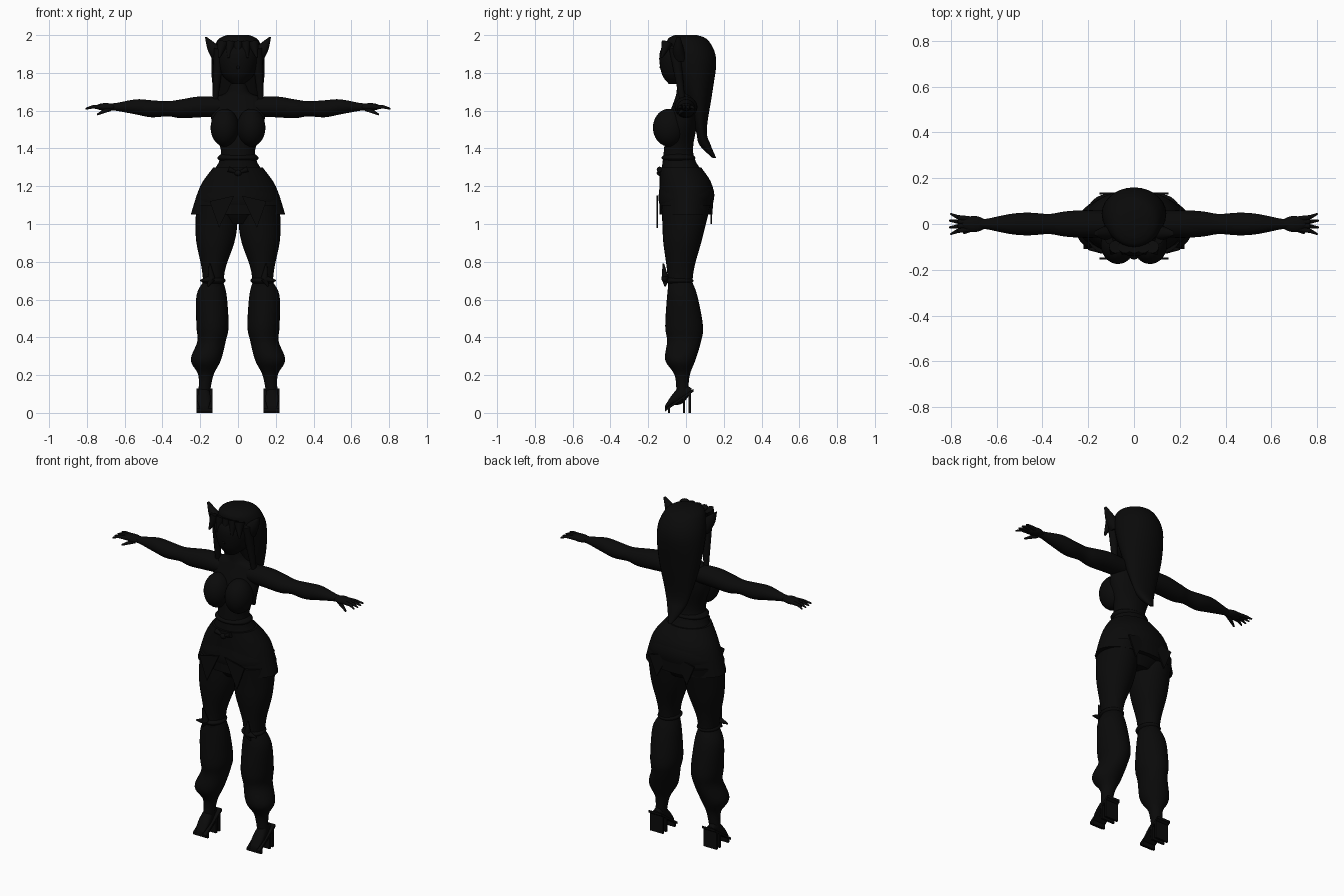
import bpy
import bmesh
import math
from mathutils import Vector, Matrix

default_cube = bpy.data.objects.get("Cube")
if default_cube:
    bpy.data.objects.remove(default_cube, do_unlink=True)

black = bpy.data.materials.new("soft_black")
black.use_nodes = True
color = (0.003, 0.003, 0.003, 1)
black.diffuse_color = color
black.node_tree.nodes["Principled BSDF"].inputs["Base Color"].default_value = color


def finish(name, bm, mirror):
    """Turn the bmesh into a smooth object, mirrored left to right if asked."""
    bmesh.ops.recalc_face_normals(bm, faces=bm.faces)
    mesh = bpy.data.meshes.new(name)
    bm.to_mesh(mesh)
    bm.free()
    mesh.shade_smooth()
    mesh.set_sharp_from_angle(angle=math.radians(45))
    mesh.materials.append(black)
    obj = bpy.data.objects.new(name, mesh)
    bpy.context.collection.objects.link(obj)
    if mirror:
        obj.modifiers.new("mirror", "MIRROR")


def spline(rows, steps=5):
    """Smoothly interpolate between rows of numbers."""
    result = []
    last = len(rows) - 1
    for i in range(last):
        before, start, end, after = rows[max(i - 1, 0)], rows[i], rows[i + 1], rows[min(i + 2, last)]
        for step in range(steps):
            t = step / steps
            result.append([q + t / 2 * (r - p + t * (2 * p - 5 * q + 4 * r - w + t * (3 * (q - r) + w - p)))
                           for p, q, r, w in zip(before, start, end, after)])
    return result + [rows[last]]


def loft(name, rows, axis="z", mirror=False, sides=28):
    """Each row: position on the axis, then centre and radius along the two other axes."""
    bm = bmesh.new()
    rings = []
    for position, center_a, radius_a, center_b, radius_b in spline(rows):
        ring = []
        for side in range(sides):
            angle = math.tau * side / sides
            point = [center_a + radius_a * math.cos(angle), center_b + radius_b * math.sin(angle)]
            point.insert("xyz".index(axis), position)
            ring.append(bm.verts.new(point))
        rings.append(ring)
    for lower, upper in zip(rings, rings[1:]):
        for side in range(sides):
            previous = side - 1
            bm.faces.new((lower[previous], lower[side], upper[side], upper[previous]))
    bm.faces.new(rings[0])
    bm.faces.new(rings[-1])
    finish(name, bm, mirror)


def centred_loft(name, rows):
    """Each row: height, half width, centre in y, half depth."""
    loft(name, [(z, 0, width, y, depth) for z, width, y, depth in rows])


def band(name, z, x, width, y, depth, mirror=False):
    """A thin rounded cuff around a limb or the waist."""
    edge = 0.02
    loft(name, [(z + side * edge, x, width - abs(side) * edge, y, depth - abs(side) * edge)
                for side in (-1, 0, 1)], mirror=mirror)


def ball(name, center, radii, mirror=False):
    bm = bmesh.new()
    bmesh.ops.create_uvsphere(bm, u_segments=28, v_segments=18, radius=1,
                              matrix=Matrix.Translation(center) @ Matrix.Diagonal((*radii, 1)))
    finish(name, bm, mirror)


def taper(name, start, end, start_radius, end_radius, mirror=True):
    start, end = Vector(start), Vector(end)
    direction = end - start
    rotation = direction.to_track_quat("Z", "Y").to_matrix().to_4x4()
    bm = bmesh.new()
    bmesh.ops.create_cone(bm, cap_ends=True, segments=12, radius1=start_radius, radius2=end_radius,
                          depth=direction.length, matrix=Matrix.Translation((start + end) / 2) @ rotation)
    finish(name, bm, mirror)


# Neck, torso and bust
centred_loft("torso", [
    (1.8, .05, 0, .04), (1.7, .06, 0, .05), (1.66, .13, 0, .06), (1.54, .14, -.02, .08),
    (1.36, .09, -.04, .08), (1.2, .19, 0, .14), (1.1, .22, 0, .14), (1, .1, 0, .08)])
ball("bust", (.07, -.09, 1.51), (.075, .085, .1), mirror=True)

# Short wrap over the hips, with belt and bow
centred_loft("hip_wrap", [(1.3, .13, -.03, .11), (1.2, .2, 0, .14), (1.05, .25, 0, .14)])
band("belt", 1.35, 0, .11, -.04, .09)
knot = (0, -.14, 1.27)
ball("belt_knot", knot, (.02, .015, .015))
taper("belt_bow", knot, (.05, -.14, 1.29), .005, .015)


def cloth_tail(name, y, tip_height):
    """A thin pointed panel hanging from the wrap."""
    bm = bmesh.new()
    outline = [(.02, 1.15), (.15, 1.12), (.1, tip_height)]
    face = bm.faces.new([bm.verts.new((x, y, z)) for x, z in outline])
    extruded = bmesh.ops.extrude_face_region(bm, geom=[face])["geom"]
    moved = [item for item in extruded if isinstance(item, bmesh.types.BMVert)]
    bmesh.ops.translate(bm, verts=moved, vec=(0, .008, 0))
    finish(name, bm, mirror=True)


cloth_tail("front_cloth_tail", -.155, .98)
cloth_tail("back_cloth_tail", .13, 1)

# Head and face
centred_loft("head", [(1.74, .03, -.06, .03), (1.8, .09, -.03, .1), (1.92, .11, -.02, .115), (1.99, .03, 0, .04)])
ball("nose", (0, -.13, 1.83), (.01, .01, .01))

# Long swept hair, fringe and side locks
centred_loft("hair", [
    (2, .06, 0, .06), (1.97, .11, .01, .11), (1.87, .14, .04, .12), (1.7, .13, .06, .08),
    (1.5, .08, .08, .03), (1.42, .05, .1, .03), (1.35, .01, .15, .01)])
for lock in range(-2, 3):
    taper("fringe_lock", (lock * .04, -.1, 1.96), (lock * .05, -.13, 1.88), .03, .005, mirror=False)
taper("side_lock", (.1, -.06, 1.93), (.12, -.02, 1.66), .03, .015)

# Pointed ears
loft("ear", [(1.86, .11, .02, -.03, .03), (1.92, .12, .04, -.04, .03), (1.99, .17, .005, -.04, .01)], mirror=True)

# Arms, each row giving reach, height and radius
arm_rows = [(.08, 1.62, .05), (.2, 1.62, .055), (.3, 1.61, .05), (.37, 1.61, .04),
            (.46, 1.61, .045), (.54, 1.62, .04), (.65, 1.62, .02), (.7, 1.62, .02)]
loft("arm", [(x, 0, radius * 1.1, z, radius) for x, z, radius in arm_rows], axis="x", mirror=True)

# Hands with spread fingers
ball("palm", (.7, 0, 1.62), (.055, .035, .02), mirror=True)
for finger in range(4):
    spread = finger - 1.5
    knuckle = (.77, spread * .02, 1.62)
    taper("finger_base", (.72, spread * .015, 1.62), knuckle, .012, .009)
    taper("finger_tip", knuckle, (.81 - abs(spread) * .005, spread * .03, 1.61), .009, .004)
taper("thumb", (.68, -.01, 1.61), (.745, -.04, 1.58), .014, .005)

# Thighs, knee bands and knee bows
loft("thigh", [
    (1.1, .12, .1, 0, .13), (1, .115, .11, -.01, .115), (.9, .12, .1, -.02, .1),
    (.75, .13, .06, -.03, .07), (.6, .13, .05, -.03, .06)], mirror=True)
band("knee_band", .7, .13, .065, -.035, .075, mirror=True)
for name, tip in (("upper", (.15, -.12, .79)), ("lower", (.16, -.11, .67)), ("outer", (.2, -.11, .7))):
    taper("knee_bow_" + name, (.14, -.11, .71), tip, .02, .004)

# Baggy lower legs narrowing to the ankle
loft("lower_leg", [
    (.7, .13, .05, -.03, .06), (.62, .14, .08, -.02, .08), (.46, .135, .085, -.01, .1), (.38, .14, .075, -.01, .09),
    (.28, .17, .08, -.03, .08), (.2, .17, .04, -.02, .04), (.1, .18, .03, -.02, .03)], mirror=True)

# Feet stepping down toward the toes
loft("foot", [
    (.03, .18, .02, .12, .01), (-.02, .18, .03, .1, .05), (-.07, .18, .035, .07, .03),
    (-.11, .18, .025, .03, .01)], axis="y", mirror=True)


def sandal_block(name, front, back, thickness=None):
    """A board under the sloping sole; without a thickness it reaches the ground."""
    bm = bmesh.new()
    bmesh.ops.create_cube(bm, size=1)
    for vert in bm.verts:
        y = front if vert.co.y < 0 else back
        height = .1 + .7 * y
        if vert.co.z < 0:
            height = height - thickness if thickness else 0
        vert.co = (.178 + vert.co.x * .086, y, height)
    finish(name, bm, mirror=True)


# Sandals: sloping sole on upright boards
sandal_block("sandal_sole", -.11, .04, thickness=.015)
for name, y in (("toe", -.09), ("middle", -.01), ("heel", .02)):
    sandal_block("sandal_support_" + name, y - .006, y + .006)
